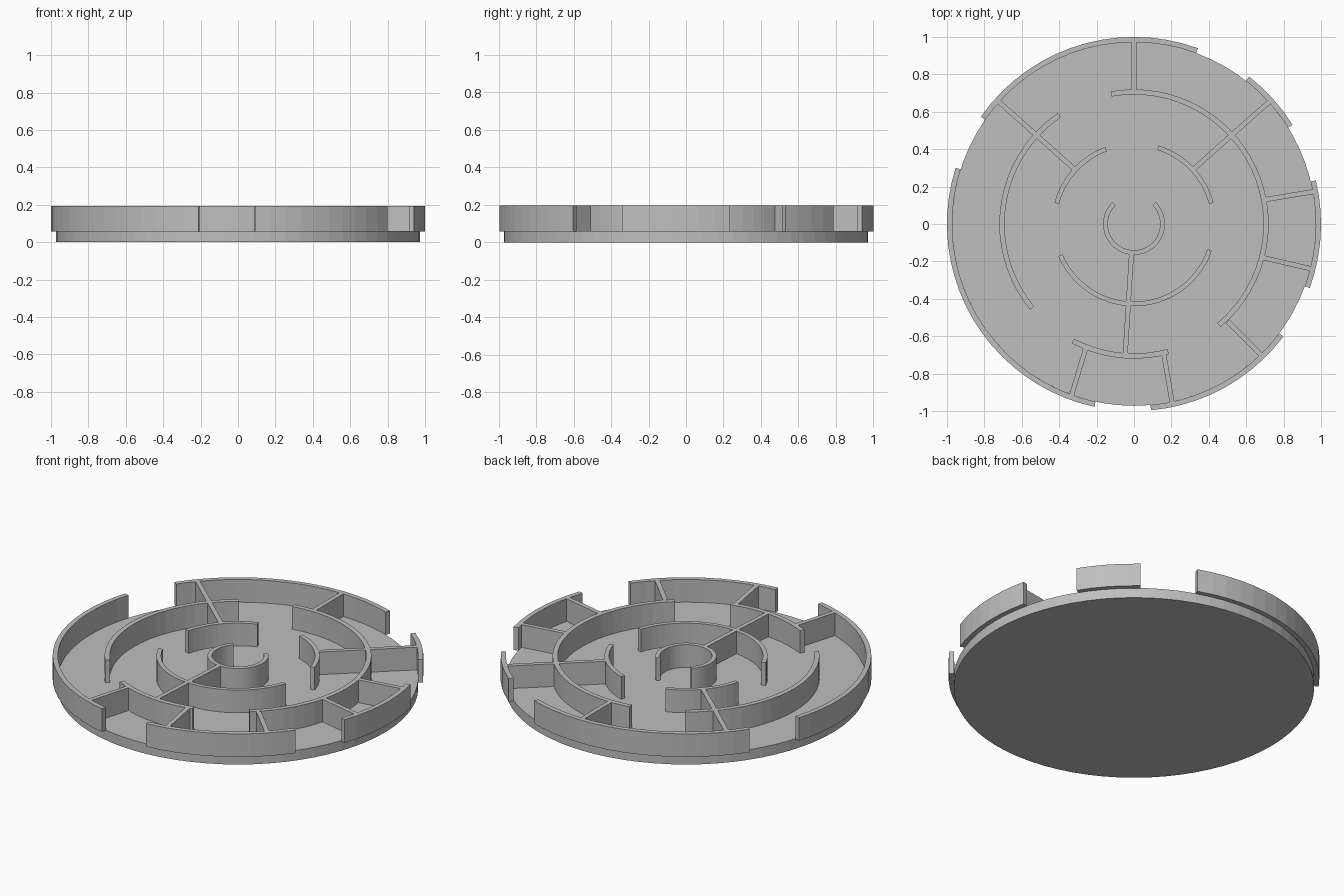
import bpy, bmesh
from math import radians, sin, cos, ceil
from mathutils import Vector

cube = bpy.data.objects.get("Cube")
if cube:
    bpy.data.objects.remove(cube, do_unlink=True)

grey = bpy.data.materials.new("plain grey")
grey.use_nodes = True
COLOUR = (0.52, 0.52, 0.52, 1)
grey.diffuse_color = COLOUR
grey.node_tree.nodes["Principled BSDF"].inputs["Base Color"].default_value = COLOUR

FLOOR, TOP = 0.058, 0.195
WALL = 0.026


def prism(name, outline, z0, z1):
    """Extrude a flat counter-clockwise outline from z0 to z1."""
    bm = bmesh.new()
    face = bm.faces.new([bm.verts.new((x, y, z0)) for x, y in outline])
    new = bmesh.ops.extrude_face_region(bm, geom=[face], use_keep_orig=True)["geom"]
    bmesh.ops.translate(bm, vec=(0, 0, z1 - z0),
                        verts=[v for v in new if isinstance(v, bmesh.types.BMVert)])
    bmesh.ops.recalc_face_normals(bm, faces=bm.faces)
    mesh = bpy.data.meshes.new(name)
    bm.to_mesh(mesh)
    bm.free()
    mesh.materials.append(grey)
    obj = bpy.data.objects.new(name, mesh)
    bpy.context.collection.objects.link(obj)
    return obj


def arc_points(radius, start, end, step=5):
    n = max(2, ceil(abs(end - start) / step))
    angles = [radians(start + (end - start) * i / n) for i in range(n + 1)]
    return [(radius * cos(a), radius * sin(a)) for a in angles]


def arc_wall(name, inner, outer, start, end):
    prism(name, arc_points(outer, start, end) + arc_points(inner, end, start), FLOOR, TOP)


def straight_wall(name, a, b):
    a, b = Vector(a), Vector(b)
    side = (b - a).normalized().orthogonal() * WALL / 2
    prism(name, [a - side, b - side, b + side, a + side], FLOOR, TOP)


# Round floor
prism("base_disc", arc_points(0.972, 0, 360)[:-1], 0, 0.06)

# Concentric walls: inner radius, outer radius, spans in degrees
rings = {
    "rim_wall": (0.972, 1.0, [(70, 145), (32, 52), (-20, 13.5), (-84.8, -37), (162.5, 257.8)]),
    "outer_ring_wall": (0.692, 0.72, [(-50, 100), (124.5, 219.5), (242.5, 285)]),
    "middle_ring_wall": (0.415, 0.44, [(15, 72.5), (110.5, 165), (203, 341)]),
    "centre_ring_wall": (0.14, 0.165, [(135, 405)]),
}
for name, (inner, outer, spans) in rings.items():
    for i, (start, end) in enumerate(spans):
        arc_wall(f"{name}_{i + 1}", inner, outer, start, end)

# Straight dividers between the rings
dividers = {
    "back_divider": ((0, 0.71), (0, 0.98)),
    "back_left_divider": ((0.32, 0.295), (0.73, 0.66)),
    "back_right_divider": ((-0.32, 0.295), (-0.73, 0.66)),
    "left_divider_rear": ((0.70, 0.13), (0.97, 0.175)),
    "left_divider_front": ((0.69, -0.18), (0.95, -0.24)),
    "front_left_divider": ((0.50, -0.52), (0.69, -0.71)),
    "front_divider_left": ((0.16, -0.70), (0.205, -0.96)),
    "front_divider_right": ((-0.26, -0.67), (-0.335, -0.92)),
    "front_long_divider": ((-0.013, -0.15), (-0.047, -0.70)),
}
for name, (a, b) in dividers.items():
    straight_wall(name, a, b)
